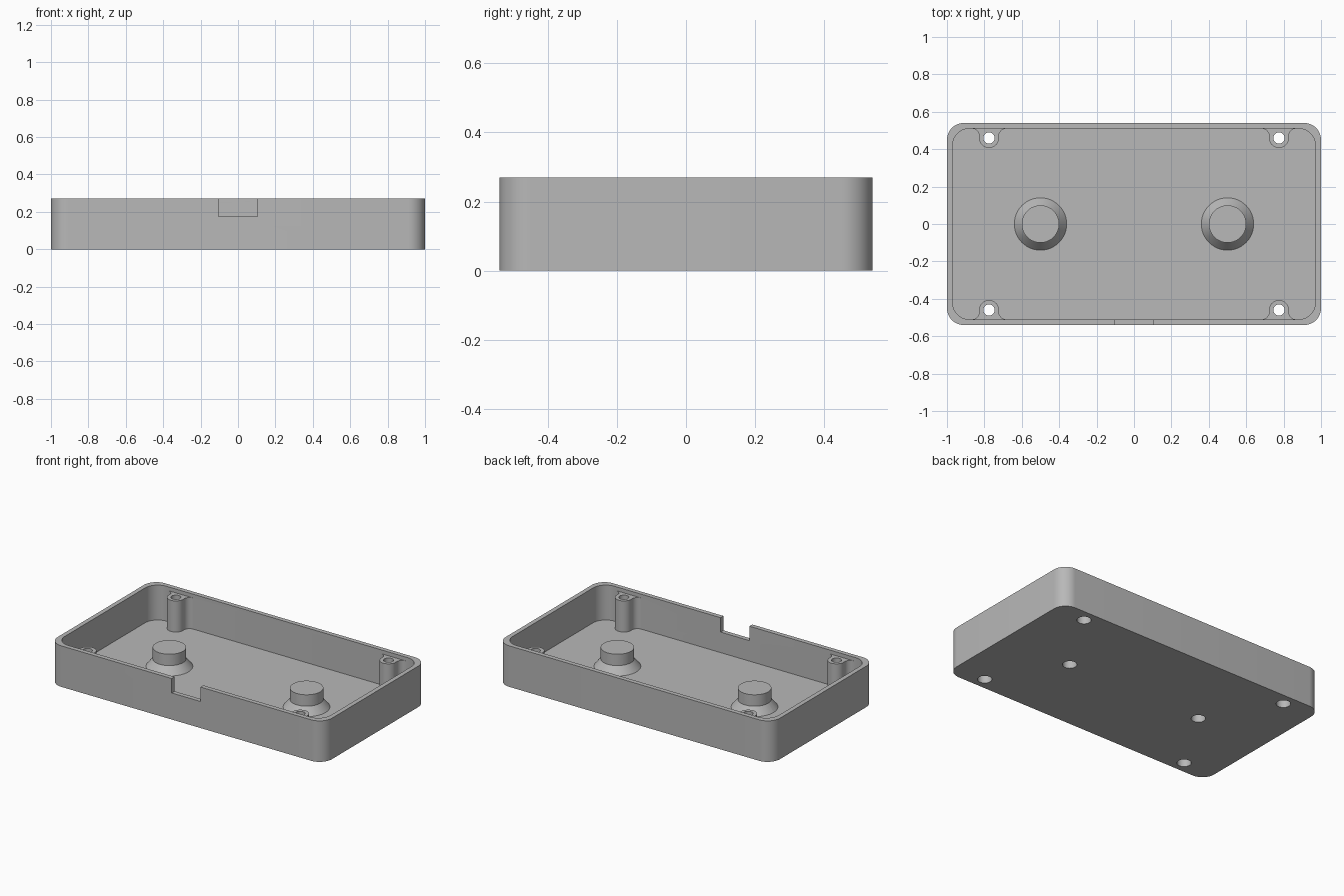
import bpy
import bmesh
from math import cos, sin, pi, radians, sqrt, atan2

if "Cube" in bpy.data.objects:
    bpy.data.objects.remove(bpy.data.objects["Cube"], do_unlink=True)

# Main dimensions
HALF_X, HALF_Y, HEIGHT = 1.0, 0.54, 0.27
WALL, FLOOR, CORNER = 0.03, 0.04, 0.09
BOSS_X, BOSS_Y, BOSS_TOP = 0.775, 0.46, 0.245
POST_X = 0.5

grey = bpy.data.materials.new("matte grey")
grey.use_nodes = True
colour = (0.48, 0.48, 0.48, 1)
grey.diffuse_color = colour
grey.node_tree.nodes["Principled BSDF"].inputs["Base Color"].default_value = colour


def arc(cx, cy, r, start, end, steps):
    return [(cx + r * cos(start + (end - start) * i / steps),
             cy + r * sin(start + (end - start) * i / steps))
            for i in range(steps + 1)]


def prism(name, outline, low, high):
    """Extrude a flat outline between two heights."""
    bm = bmesh.new()
    base = bm.faces.new([bm.verts.new((x, y, low)) for x, y in outline])
    top = bmesh.ops.extrude_face_region(bm, geom=[base])["geom"]
    bmesh.ops.translate(bm, vec=(0, 0, high - low),
                        verts=[g for g in top if isinstance(g, bmesh.types.BMVert)])
    bmesh.ops.recalc_face_normals(bm, faces=bm.faces)
    mesh = bpy.data.meshes.new(name)
    bm.to_mesh(mesh)
    bm.free()
    mesh.materials.append(grey)
    obj = bpy.data.objects.new(name, mesh)
    bpy.context.collection.objects.link(obj)
    return obj


def rounded(hx, hy, r):
    pts = []
    for k, (sx, sy) in enumerate([(1, 1), (-1, 1), (-1, -1), (1, -1)]):
        pts += arc(sx * (hx - r), sy * (hy - r), r, k * pi / 2, (k + 1) * pi / 2, 12)
    return pts


def disc(x, y, r):
    return arc(x, y, r, 0, 2 * pi, 48)[:-1]


def combine(target, tool, operation):
    """Apply a boolean and remove the helper."""
    tool.hide_render = True
    bpy.context.view_layer.objects.active = target
    mod = target.modifiers.new("combine", 'BOOLEAN')
    mod.operation, mod.solver, mod.object = operation, 'EXACT', tool
    bpy.ops.object.modifier_apply(modifier=mod.name)
    bpy.data.objects.remove(tool, do_unlink=True)


def boss_outline(sx, sy):
    """Round boss flaring into the long wall."""
    r, f = 0.053, 0.04
    reach = HALF_Y - WALL - BOSS_Y
    fy = reach - f
    fx = sqrt((r + f) ** 2 - fy ** 2)
    meet = atan2(-fy, fx)
    left = arc(-fx, fy, f, pi / 2, meet, 8)
    belly = arc(0, 0, r, pi + meet, 2 * pi - meet, 24)
    right = [(-x, y) for x, y in reversed(left)]
    pts = [(-fx, reach + WALL / 2)] + left + belly[1:-1] + right + [(fx, reach + WALL / 2)]
    return [(sx * BOSS_X + x, sy * (BOSS_Y + y)) for x, y in pts]


# Open tray
tray = prism("enclosure_tray", rounded(HALF_X, HALF_Y, CORNER), 0, HEIGHT)
combine(tray, prism("cavity_cutter", rounded(HALF_X - WALL, HALF_Y - WALL, CORNER),
                    FLOOR, HEIGHT + 0.1), 'DIFFERENCE')

# Screw bosses with counterbored through holes
corners = [(sx, sy) for sx in (-1, 1) for sy in (-1, 1)]
for sx, sy in corners:
    combine(tray, prism("screw_boss", boss_outline(sx, sy), FLOOR / 2, BOSS_TOP), 'UNION')
for sx, sy in corners:
    x, y = sx * BOSS_X, sy * BOSS_Y
    combine(tray, prism("screw_hole", disc(x, y, 0.03), -0.1, 0.4), 'DIFFERENCE')
    combine(tray, prism("counterbore", disc(x, y, 0.043), -0.1, 0.12), 'DIFFERENCE')

# Round posts on conical feet, hollow from below
for sx in (-1, 1):
    x = sx * POST_X
    foot = prism("post_foot", disc(x, 0, 0.14), FLOOR, 0.09)
    for v in foot.data.vertices:
        if v.co.z > FLOOR + 0.01:
            v.co.x = x + (v.co.x - x) * 0.1 / 0.14
            v.co.y *= 0.1 / 0.14
    combine(tray, foot, 'UNION')
    combine(tray, prism("post", disc(x, 0, 0.1), FLOOR / 2, 0.165), 'UNION')
    combine(tray, prism("post_hole", disc(x, 0, 0.043), -0.1, 0.12), 'DIFFERENCE')

# Cable notch in the front wall
notch = [(-0.105, -0.6), (0.105, -0.6), (0.105, -0.48), (-0.105, -0.48)]
combine(tray, prism("notch_cutter", notch, 0.175, 0.4), 'DIFFERENCE')

# Smooth the curves, keep the edges crisp
bpy.ops.object.select_all(action='DESELECT')
tray.select_set(True)
bpy.context.view_layer.objects.active = tray
bpy.ops.object.shade_smooth_by_angle(angle=radians(30))
